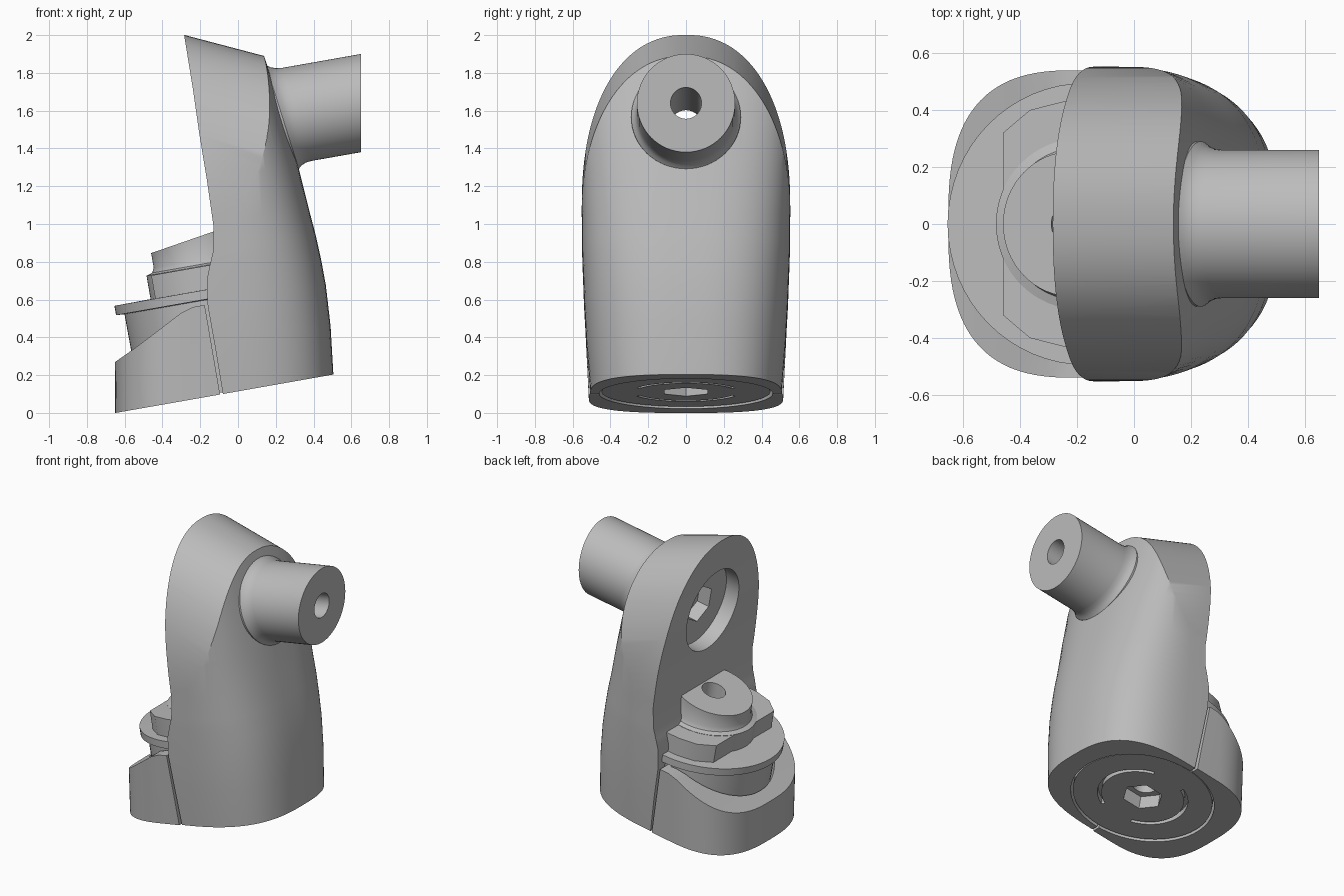
import bpy, bmesh
from math import sin, cos, pi, radians, tan
from mathutils import Matrix, Vector

if "Cube" in bpy.data.objects:
    bpy.data.objects.remove(bpy.data.objects["Cube"], do_unlink=True)

grey = bpy.data.materials.new("mid_grey")
grey.use_nodes = True
grey.diffuse_color = (0.5, 0.5, 0.5, 1)
grey.node_tree.nodes["Principled BSDF"].inputs["Base Color"].default_value = (0.5, 0.5, 0.5, 1)

TILT = radians(10)
SLOPE = tan(TILT)
# Frame of the tilted base: local z is the core axis
BASE = Matrix.Translation((-0.07, 0, 0.103)) @ Matrix.Rotation(-TILT, 4, 'Y')
# Frame of the upper shaft: local z points along the shaft to its outer end
SHAFT = Matrix.Translation((0.65, 0, 1.64)) @ Matrix.Rotation(pi / 2 - TILT, 4, 'Y')


def loft(name, rings, matrix=Matrix()):
    """Skin a stack of equal-length rings and cap both ends."""
    bm = bmesh.new()
    rows = [[bm.verts.new(matrix @ Vector(p)) for p in ring] for ring in rings]
    for a, b in zip(rows, rows[1:]):
        for i in range(len(a)):
            j = (i + 1) % len(a)
            bm.faces.new((a[i], a[j], b[j], b[i]))
    bm.faces.new(rows[0])
    bm.faces.new(rows[-1])
    bmesh.ops.recalc_face_normals(bm, faces=bm.faces)
    mesh = bpy.data.meshes.new(name)
    bm.to_mesh(mesh)
    bm.free()
    mesh.materials.append(grey)
    obj = bpy.data.objects.new(name, mesh)
    bpy.context.collection.objects.link(obj)
    return obj


def circle(r, h, n=64):
    return [(r * cos(2 * pi * i / n), r * sin(2 * pi * i / n), h) for i in range(n)]


def lathe(name, profile, matrix, n=64):
    return loft(name, [circle(r, h, n) for r, h in profile], matrix)


def slab(name, outline, h0, h1, matrix):
    return loft(name, [[(x, y, h) for x, y in outline] for h in (h0, h1)], matrix)


def combine(obj, tool, operation='DIFFERENCE'):
    """Apply a boolean and discard the tool."""
    tool.hide_render = True
    mod = obj.modifiers.new("bool", 'BOOLEAN')
    mod.operation, mod.solver, mod.object = operation, 'EXACT', tool
    bpy.ops.object.select_all(action='DESELECT')
    bpy.context.view_layer.objects.active = obj
    obj.select_set(True)
    bpy.ops.object.modifier_apply(modifier=mod.name)
    bpy.data.objects.remove(tool, do_unlink=True)


def power(v, n):
    return (1 if v >= 0 else -1) * abs(v) ** (2 / n)


def half_ring(t, cut, reach, w, center, n=48):
    """Rounded D on the tilted plane: straight edge at cut, round end at reach."""
    pts = [(cut, -w)]
    for i in range(1, n):
        a = -pi / 2 + pi * i / n
        pts.append((center + (reach - center) * power(cos(a), 2.8), w * power(sin(a), 2.8)))
    pts.append((cut, w))
    return [(x, y, t + SLOPE * (x + 0.08)) for x, y in pts]


# Main body: height, front x, back x, half width
sections = [(0.1, -0.08, 0.505, 0.507), (0.36, -0.122, 0.49, 0.528), (0.58, -0.16, 0.465, 0.54),
            (0.72, -0.165, 0.44, 0.545), (0.79, -0.15, 0.425, 0.548), (0.86, -0.133, 0.41, 0.55),
            (1.0, -0.13, 0.375, 0.55), (1.25, -0.165, 0.315, 0.56), (1.5, -0.205, 0.245, 0.57),
            (1.75, -0.24, 0.17, 0.57), (2.15, -0.303, 0.045, 0.57)]
body = loft("main_body", [half_ring(*s, center=-0.075) for s in sections])

# Arched top, running down toward the back
arch = [(0.552 * power(cos(pi * i / 64), 2.25), 1.05 + 0.876 * power(sin(pi * i / 64), 2.25)) for i in range(65)]
arch += [(-0.552, -1), (0.552, -1)]
combine(body, loft("arch_tool", [[(x, y, z - 0.263 * x) for y, z in arch] for x in (-1, 1)]), 'INTERSECT')


# Upper shaft with a flared root that follows the sloping back
def shaft_ring(x0, r, lean):
    ring = []
    for y, dz, _ in circle(r, 0):
        x = x0 - lean * dz
        ring.append((x, y, 1.64 + dz + (x - 0.65) * SLOPE))
    return ring


shaft = loft("shaft", [shaft_ring(*r) for r in (
    (0.08, 0.29, 0.3), (0.235, 0.29, 0.3), (0.255, 0.274, 0.3),
    (0.28, 0.264, 0.3), (0.31, 0.26, 0.3), (0.65, 0.26, 0))])
combine(body, shaft, 'UNION')

# Shaft bore, hexagonal seat and round front pocket
combine(body, lathe("pocket_tool", [(0.285, -1.3), (0.285, -0.77)], SHAFT))
combine(body, lathe("seat_tool", [(0.13, -1.0), (0.13, -0.68)], SHAFT, 6))
combine(body, lathe("bore_tool", [(0.082, -1.4), (0.082, 0.3)], SHAFT, 40))

# Front base shell, separated from the body by a narrow gap
shell = loft("base_shell", [half_ring(0.1, -0.095, -0.65, 0.515, center=-0.21),
                            half_ring(0.7, -0.195, -0.655, 0.545, center=-0.21)])

# Sweeping top edge of the shell
slope_line = [(-0.9, 0.1), (-0.65, 0.27), (-0.55, 0.34), (-0.45, 0.415), (-0.3, 0.53),
              (-0.24, 0.56), (-0.16, 0.575), (0.1, 0.6), (0.1, 1.2), (-0.9, 1.2)]
combine(shell, loft("slope_tool", [[(x, y, z) for x, z in slope_line] for y in (-1, 1)]))

# Round cavity through the underside
for part in (body, shell):
    combine(part, lathe("cavity_tool", [(0.46, -0.2), (0.46, 0.48)], BASE))

# Core: drum, flange, stepped block and boss on the tilted axis
core = lathe("core_drum", [(0.447, 0.008), (0.45, 0.505), (0.495, 0.508), (0.495, 0.558), (0.3, 0.56)], BASE)
boss_profile = [(0.3, 0.5), (0.3, 0.685), (0.268, 0.695), (0.255, 0.72)]
boss_rings = [circle(r, h) for r, h in boss_profile]
boss_rings.append([(x, y, 0.84 + 0.16 * x) for x, y, _ in circle(0.255, 0)])
boss = loft("core_boss", boss_rings, BASE)
side = [(-0.275, 0.32), (-0.18, 0.40), (-0.06, 0.43), (0.1, 0.43)]
block = slab("core_block", side + [(x, -y) for x, y in reversed(side)], 0.53, 0.683, BASE)

# Axial hole, hexagonal recess and two curved slots in the underside
for part in (core, boss, block):
    combine(part, lathe("hole_tool", [(0.078, -0.2), (0.078, 1.0)], BASE, 40))
combine(core, lathe("nut_tool", [(0.13, -0.1), (0.13, 0.1)], BASE, 6))
for start in (-65, 115):
    arc = [radians(start + 130 * i / 24) for i in range(25)]
    outline = [(0.29 * cos(a), 0.29 * sin(a)) for a in arc]
    outline += [(0.265 * cos(a), 0.265 * sin(a)) for a in reversed(arc)]
    combine(core, slab("slot_tool", outline, -0.1, 0.05, BASE))

# Smooth shading with crisp edges
bpy.ops.object.select_all(action='DESELECT')
for part in (body, shell, core, boss, block):
    part.select_set(True)
bpy.context.view_layer.objects.active = body
bpy.ops.object.shade_smooth_by_angle(angle=radians(30))
